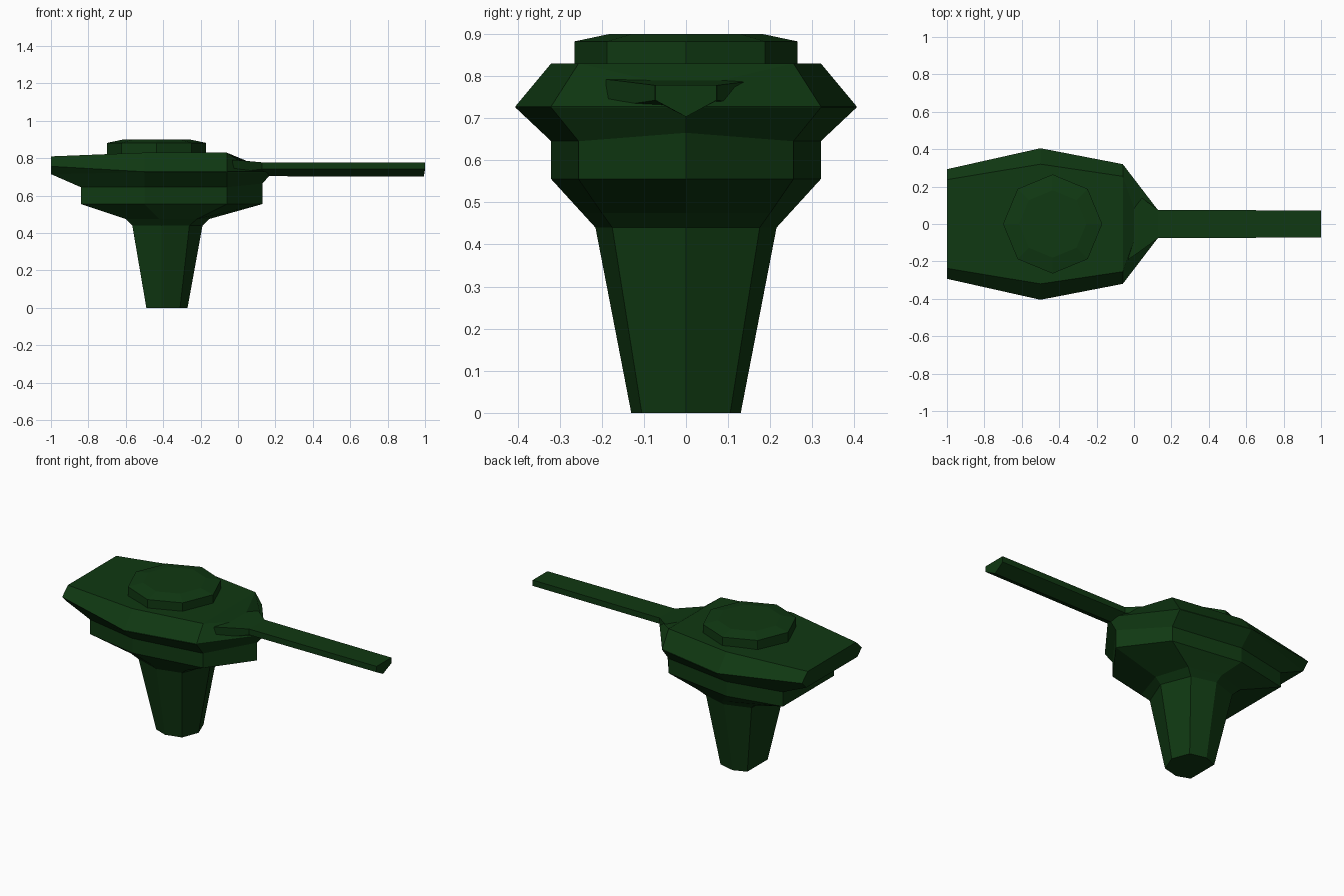
import bpy, math

if "Cube" in bpy.data.objects:
    bpy.data.objects.remove(bpy.data.objects["Cube"])

green = bpy.data.materials.new("dark_green")
green.diffuse_color = (0.005, 0.040, 0.006, 1)
green.use_nodes = True
green.node_tree.nodes["Principled BSDF"].inputs["Base Color"].default_value = green.diffuse_color


def make_object(name, verts, faces):
    mesh = bpy.data.meshes.new(name)
    mesh.from_pydata(verts, [], faces)
    mesh.materials.append(green)
    obj = bpy.data.objects.new(name, mesh)
    bpy.context.collection.objects.link(obj)
    return obj


def loft(name, rings, caps):
    """Skin equal-length rings; caps lists index groups closing both ends."""
    n = len(rings[0])
    verts = [v for ring in rings for v in ring]
    faces = []
    for r in range(len(rings) - 1):
        for i in range(n):
            j = (i + 1) % n
            faces.append((r * n + i, r * n + j, (r + 1) * n + j, (r + 1) * n + i))
    last = (len(rings) - 1) * n
    faces += [tuple(reversed(c)) for c in caps]
    faces += [tuple(last + i for i in c) for c in caps]
    return make_object(name, verts, faces)


def seven(rear, side, shoulder, tip):
    """Mirrored seven-sided outline, pointed at the front (+x)."""
    half = [shoulder, side, rear]
    return ([(tip[0], 0, tip[1])] + half
            + [(x, -y, z) for x, y, z in reversed(half)])


SEVEN_CAPS = [(0, 1, 6), (1, 2, 5, 6), (2, 3, 4, 5)]

# turret pedestal
base = seven((-.49, .10, 0), (-.41, .13, 0), (-.31, .105, 0), (-.27, 0))
neck = seven((-.565, .165, .44), (-.41, .215, .44), (-.26, .175, .44), (-.19, .44))
collar = seven((-.60, .19, .475), (-.42, .247, .475), (-.22, .20, .475), (-.155, .475))
loft("pedestal", [base, neck, collar], SEVEN_CAPS)

# turret hull: underside, lower band, flared middle, roof
hull = [
    collar,
    seven((-.84, .25, .555), (-.5, .32, .555), (-.06, .255, .555), (.13, .555)),
    seven((-.84, .25, .645), (-.5, .32, .645), (-.06, .255, .645), (.13, .665)),
]
rear_low = seven((-1, .25, .715), (-.5, .405, .725), (-.06, .32, .725), (.185, .725))
# the rear overhang has an extra bevel between its low edge and its widest point
mid = seven((-1, .293, .757), (-.5, .405, .728), (-.06, .32, .728), (.185, .728))
roof = seven((-1, .237, .81), (-.5, .32, .83), (-.06, .255, .83), (.03, .77))
loft("turret_hull", hull + [rear_low, mid, roof], SEVEN_CAPS)

# roof hatch: octagon with a shallow chamfered top
def octagon(rx, ry, z):
    return [(-.435 + rx * math.cos(math.pi * i / 4),
             ry * math.sin(math.pi * i / 4), z) for i in range(8)]


loft("roof_hatch", [octagon(.265, .265, .815), octagon(.265, .265, .882),
                    octagon(.18, .18, .9)], [tuple(range(8))])


# gun and its mount: five-sided section, flat on top and pointed below
def five(x, w, top, side, bottom, back=0):
    return [(x, w, top), (x, -w, top), (x, -w, side),
            (x - back, 0, bottom), (x, w, side)]


FIVE_CAP = [tuple(range(5))]
loft("gun_mount", [five(-.03, .19, .792, .73, .70), five(.02, .155, .788, .73, .70),
                   five(.13, .075, .778, .742, .702)], FIVE_CAP)
loft("gun_barrel", [five(.08, .076, .778, .742, .704),
                    five(1, .072, .778, .742, .703, .006)], FIVE_CAP)

# consistent outward normals
import bmesh
for obj in bpy.data.objects:
    bm = bmesh.new()
    bm.from_mesh(obj.data)
    bmesh.ops.recalc_face_normals(bm, faces=bm.faces)
    bm.to_mesh(obj.data)
    bm.free()
